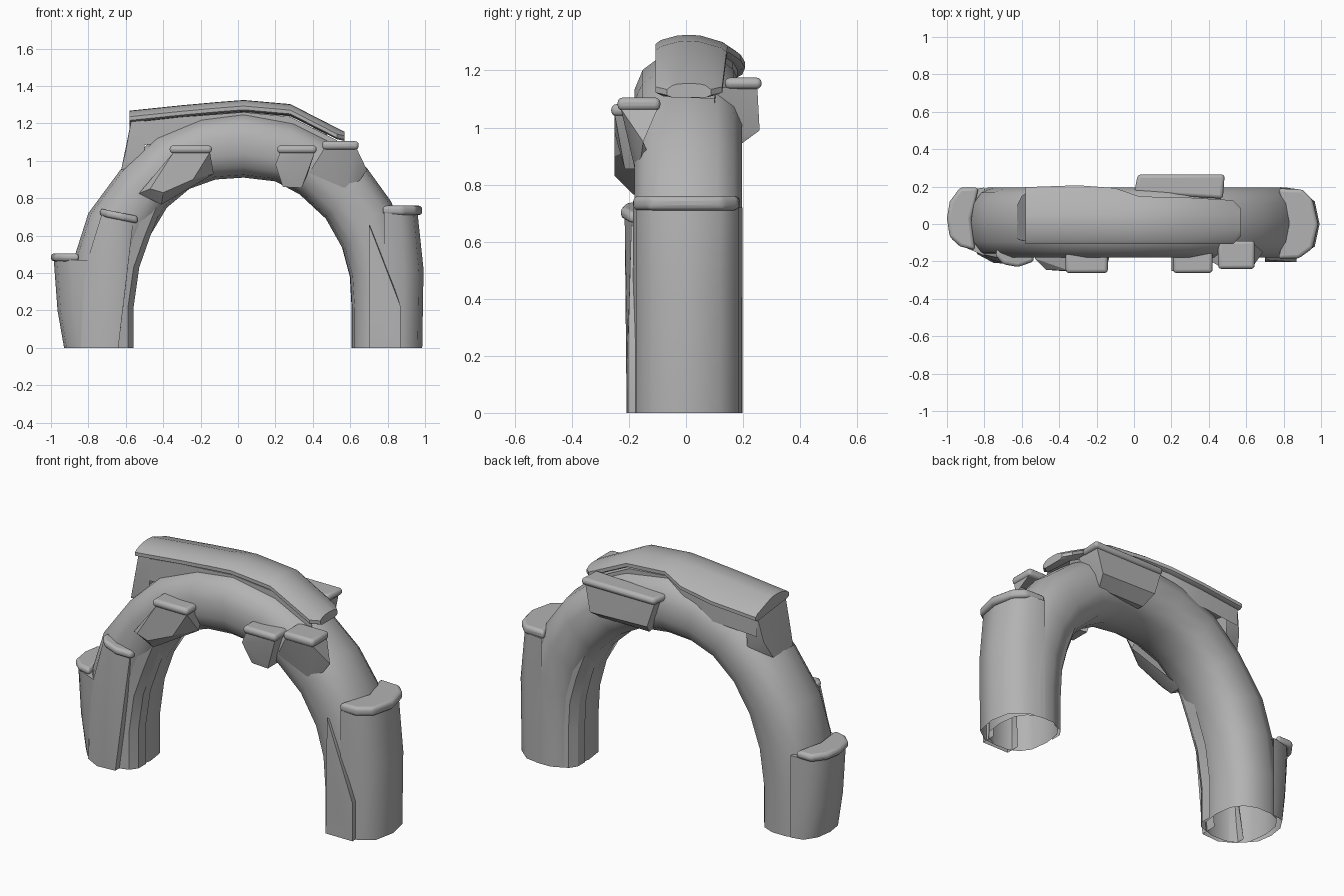
import bpy, bmesh, math
from mathutils import Vector

if "Cube" in bpy.data.objects:
    bpy.data.objects.remove(bpy.data.objects["Cube"])

stone = bpy.data.materials.new("grey stone")
stone.use_nodes = True
GREY = (0.45, 0.45, 0.45, 1)
stone.diffuse_color = GREY
stone.node_tree.nodes["Principled BSDF"].inputs["Base Color"].default_value = GREY


def finish(name, bm, angle, bevel=0):
    """Open the underside at ground level, fix normals, shade and link."""
    ground = [f for f in bm.faces if all(v.co.z < 0.001 for v in f.verts)]
    bmesh.ops.delete(bm, geom=ground, context="FACES")
    mesh = bpy.data.meshes.new(name)
    bm.to_mesh(mesh)
    bm.free()
    mesh.materials.append(stone)
    ob = bpy.data.objects.new(name, mesh)
    bpy.context.collection.objects.link(ob)
    if bevel:
        mod = ob.modifiers.new("rounded rim", "BEVEL")
        mod.width, mod.segments, mod.limit_method = bevel, 3, "ANGLE"
    bpy.ops.object.select_all(action="DESELECT")
    ob.select_set(True)
    bpy.context.view_layer.objects.active = ob
    bpy.ops.object.shade_smooth_by_angle(angle=math.radians(angle))


def loft(name, rings, caps=False, closed=True, angle=40):
    bm = bmesh.new()
    rows = [[bm.verts.new(p) for p in ring] for ring in rings]
    n = len(rows[0])
    for a, b in zip(rows, rows[1:]):
        for i in range(n if closed else n - 1):
            j = (i + 1) % n
            bm.faces.new((a[i], a[j], b[j], b[i]))
    if caps:
        bm.faces.new(rows[0])
        bm.faces.new(rows[-1])
    bmesh.ops.recalc_face_normals(bm, faces=bm.faces)
    finish(name, bm, angle)


def rock(name, points, buried, angle=25):
    """Faceted block as the hull of a few corners, open on its buried side."""
    bm = bmesh.new()
    for p in points:
        bm.verts.new(p)
    bmesh.ops.convex_hull(bm, input=bm.verts[:])
    loose = [v for v in bm.verts if not v.link_faces]
    bmesh.ops.delete(bm, geom=loose, context="VERTS")
    bmesh.ops.recalc_face_normals(bm, faces=bm.faces)
    bm.normal_update()
    hidden = [f for f in bm.faces if f.normal.dot(Vector(buried)) > 0.7]
    bmesh.ops.delete(bm, geom=hidden, context="FACES")
    finish(name, bm, angle)


def ledge(name, outline, z0, z1, slope=0.0, bevel=0.018):
    """Flat slab with a rounded rim, optionally tilted along x."""
    bm = bmesh.new()
    x0 = outline[0][0]
    low = [bm.verts.new((x, y, z0 + slope * (x - x0))) for x, y in outline]
    face = bm.faces.new(low)
    for v in bmesh.ops.extrude_face_region(bm, geom=[face])["geom"]:
        if isinstance(v, bmesh.types.BMVert):
            v.co.z += z1 - z0
    bmesh.ops.recalc_face_normals(bm, faces=bm.faces)
    finish(name, bm, 50, bevel)


def box(x0, x1, y0, y1):
    return [(x0, y0), (x1, y0), (x1, y1), (x0, y1)]


def slab_points(profile, front, back):
    return [(x, y, z) for x, z in profile for y in (front, back)]


# Main arch: rounded section swept between inner and outer curves
inner = [(-.56, 0), (-.56, .22), (-.53, .43), (-.47, .6), (-.38, .75), (-.26, .85),
         (-.12, .9), (.03, .91), (.2, .89), (.33, .82), (.47, .69), (.56, .53),
         (.6, .38), (.61, .2), (.61, 0)]
outer = [(-.9, 0), (-.9, .25), (-.87, .5), (-.8, .72), (-.63, .95), (-.44, 1.13),
         (-.2, 1.23), (.03, 1.26), (.3, 1.21), (.52, 1.1), (.69, .96), (.82, .78),
         (.9, .55), (.93, .25), (.93, 0)]
SIDES = 14
rings = []
for (xi, zi), (xo, zo) in zip(inner, outer):
    ring = []
    for k in range(SIDES):
        a = math.tau * k / SIDES
        c, s = math.cos(a), math.sin(a)
        t = 0.5 + 0.5 * math.copysign(abs(c) ** 0.85, c)
        y = 0.008 + 0.192 * math.copysign(abs(s) ** 0.75, s)
        ring.append((xi + (xo - xi) * t, y, zi + (zo - zi) * t))
    rings.append(ring)
loft("arch", rings, angle=50)

# Cap slab on the crown: x, crest height, front edge, back edge
stations = [(-.58, 1.268, -.1, .19), (-.3, 1.297, -.1, .2), (-.1, 1.315, -.1, .185),
            (.03, 1.325, -.1, .14), (.28, 1.303, -.1, .135), (.53, 1.175, -.1, .12),
            (.57, 1.155, -.06, .08)]
rings = []
for x, top, yf, yb in stations:
    def crest(y):
        return top - 1.5 * (y - 0.01) ** 2
    ring = [(x, yf + .01, crest(yf) - .042), (x, yf - .007, crest(yf) - .034),
            (x, yf - .007, crest(yf) - .014), (x, yf + .012, crest(yf))]
    ring += [(x, y, crest(y)) for y in (-.03, .01, .05)]
    ring += [(x, yb - .012, crest(yb)), (x, yb + .007, crest(yb) - .014),
             (x, yb + .007, crest(yb) - .034), (x, yb - .01, crest(yb) - .042)]
    rings.append(ring)
loft("crown_cap", rings, caps=True, angle=35)

# Rock filling between cap and arch
rings = []
for x, top, low, yf, yb in ((-.57, 1.235, 1.08, -.088, .17), (-.3, 1.265, 1.1, -.088, .18),
                            (-.1, 1.28, 1.12, -.088, .165), (.03, 1.29, 1.12, -.088, .12),
                            (.28, 1.265, 1.08, -.088, .115), (.53, 1.14, .98, -.085, .1)):
    rings.append([(x, yf, low), (x, yf, top - .03), (x, yb, top - .04), (x, yb, low)])
loft("crown_support", rings, closed=False, angle=30)
rock("crown_end_support", [(-.57, -.088, 1.22), (-.57, .17, 1.2), (-.6, -.09, 1.05),
                           (-.6, .15, 1.05), (-.625, -.08, .95), (-.625, .1, .95),
                           (-.5, -.088, 1.0), (-.5, .16, 1.0), (-.5, -.088, 1.22),
                           (-.5, .17, 1.2)], (1, 0, 0), 40)

# Back ledge and its bracket
ledge("back_ledge", [(0, .165), (.475, .135), (.485, .265), (.02, .265)], 1.135, 1.175)
rock("back_bracket", slab_points([(.025, 1.14), (.465, 1.14)], .1, .25)
     + [(.07, .255, 1.0), (.43, .258, .99), (.1, .19, .94), (.4, .19, .94),
        (.1, .1, .95), (.4, .1, .95)], (0, -1, 0))

# Front ledges and brackets near the crown
IN = (0, 1, 0)
ledge("front_right_ledge", box(-.365, -.14, -.262, -.12), 1.04, 1.082)
rock("front_right_bracket", slab_points([(-.345, 1.045), (-.15, 1.045)], -.25, -.1)
     + slab_points([(-.53, .825), (-.41, .765), (-.44, .88)], -.185, -.1)
     + [(-.47, -.245, .85), (-.4, -.25, .83), (-.24, -.25, .9), (-.13, -.17, .93)], IN)
ledge("front_middle_ledge", box(.21, .42, -.262, -.12), 1.04, 1.082)
rock("front_middle_bracket", slab_points([(.225, 1.045), (.41, 1.045), (.2, .98)], -.25, -.1)
     + slab_points([(.24, .86), (.34, .855), (.37, .92)], -.215, -.1), IN)
ledge("front_left_ledge", box(.45, .645, -.24, -.09), 1.06, 1.105)
rock("front_left_bracket", slab_points([(.46, 1.065), (.635, 1.065)], -.228, -.1)
     + slab_points([(.37, .92), (.57, .835)], -.175, -.1)
     + [(.69, -.15, .95), (.64, -.16, .88)], IN)

# Right leg: front buttress with tilted ledge, outer buttress with ledge
ledge("right_leg_front_ledge", [(-.74, -.17), (-.7, -.215), (-.62, -.23), (-.535, -.2),
                                (-.54, -.12), (-.73, -.12)], .705, .745, -.2, .016)
rock("right_leg_front_buttress", [
    (-.73, -.18, .71), (-.63, -.215, .69), (-.56, -.18, .675), (-.56, -.1, .67),
    (-.73, -.1, .7), (-.82, -.16, .42), (-.75, -.197, .42), (-.61, -.187, .4),
    (-.84, -.16, 0), (-.75, -.208, 0), (-.64, -.2, 0), (-.64, -.1, 0), (-.84, -.1, 0)],
    IN, 35)
ledge("right_leg_outer_ledge", [(-.83, .195), (-.93, .195), (-.985, .12), (-1, .03),
                                (-.985, -.07), (-.93, -.12), (-.85, -.14), (-.87, .03)],
      .462, .505)
shape = [(0, .195), (.55, .18), (.9, .11), (1, .02), (.9, -.07), (.5, -.13), (0, -.17)]
rock("right_leg_outer_buttress", [(-.8 - w * t, y, z) for z, w in
                                  ((.47, .185), (.2, .165), (0, .13)) for t, y in shape],
     (1, 0, 0), 50)

# Left leg: outer buttress with ledge, and a pointed flake in front
ledge("left_leg_outer_ledge", [(.77, -.185), (.88, -.185), (.955, -.13), (.985, 0),
                               (.955, .13), (.9, .185), (.77, .19), (.83, 0)], .71, .76)
shape = [(0, -.185), (.5, -.175), (.88, -.12), (1, 0), (.88, .12), (.5, .185), (0, .198)]
rock("left_leg_outer_buttress", [(.78 + w * t, y, z) for z, w in
                                 ((.72, .18), (.42, .212), (0, .205)) for t, y in shape],
     (-1, 0, 0), 50)
rock("left_leg_flake", slab_points([(.71, .25), (.7, 0), (.87, .22), (.87, 0)], -.204, -.12)
     + [(.7, -.192, .66), (.74, -.12, .6)], IN)

# Inner strips that follow the inside of each leg and fade into the arch
for name, pts, y_edge, y_mid in (("right_leg_inner_strip", inner[:5], -.165, -.04),
                                 ("left_leg_inner_strip", inner[:-6:-1], .175, .05)):
    rings = []
    for i, (x, z) in enumerate(pts):
        side = math.copysign(1, x)
        sink = .03 if i == len(pts) - 1 else 0
        a, b = x + side * (sink - .002), x + side * (.085 + sink)
        rings.append([(b, y_edge, z), (a + side * .03, y_edge * .9, z),
                      (a, y_edge * .65, z), (a, y_mid, z)])
    loft(name, rings, closed=False, angle=30)
